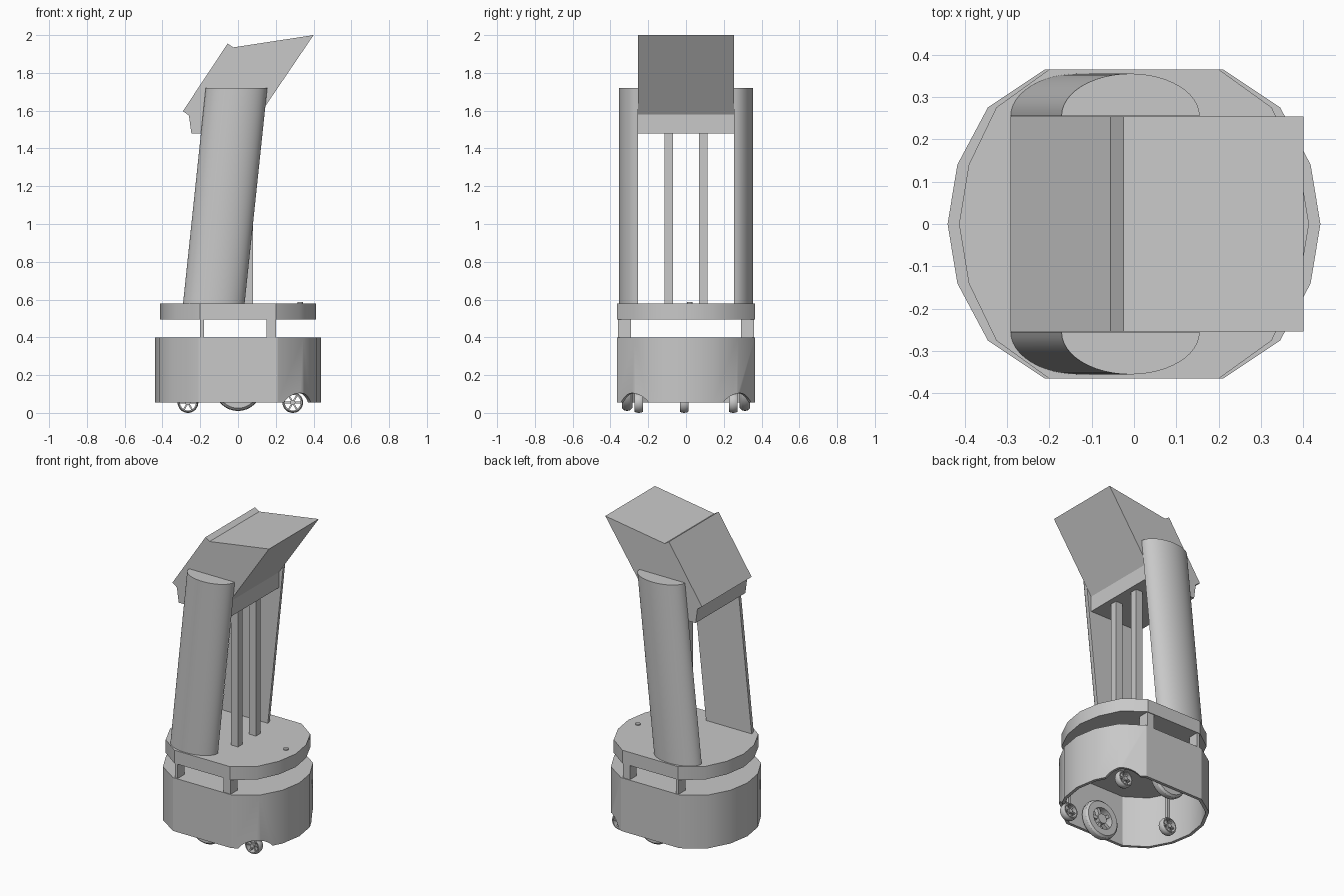
import bpy, bmesh
from math import cos, sin, pi, radians, atan2
from mathutils import Matrix, Vector

cube = bpy.data.objects.get("Cube")
if cube:
    bpy.data.objects.remove(cube, do_unlink=True)

grey = bpy.data.materials.new("plain grey")
grey.use_nodes = True
GREY = (0.58, 0.58, 0.58, 1)
grey.diffuse_color = GREY
grey.node_tree.nodes["Principled BSDF"].inputs["Base Color"].default_value = GREY


def activate(ob):
    bpy.ops.object.select_all(action="DESELECT")
    ob.select_set(True)
    bpy.context.view_layer.objects.active = ob


def finish(name, bm):
    bmesh.ops.recalc_face_normals(bm, faces=bm.faces)
    mesh = bpy.data.meshes.new(name)
    bm.to_mesh(mesh)
    bm.free()
    mesh.materials.append(grey)
    ob = bpy.data.objects.new(name, mesh)
    bpy.context.collection.objects.link(ob)
    activate(ob)
    bpy.ops.object.shade_smooth_by_angle(angle=radians(30))
    return ob


def prism(name, points, move, open_bottom=False):
    """Extrude a closed 3D outline along a vector."""
    bm = bmesh.new()
    face = bm.faces.new([bm.verts.new(p) for p in points])
    new = bmesh.ops.extrude_face_region(bm, geom=[face], use_keep_orig=True)["geom"]
    bmesh.ops.translate(bm, vec=move, verts=[v for v in new if isinstance(v, bmesh.types.BMVert)])
    if open_bottom:
        bmesh.ops.delete(bm, geom=[face], context="FACES_ONLY")
    return finish(name, bm)


def box(name, low, high):
    (x0, y0, z0), (x1, y1, z1) = low, high
    outline = [(x0, y0, z0), (x1, y0, z0), (x1, y1, z0), (x0, y1, z0)]
    return prism(name, outline, (0, 0, z1 - z0))


def lathe(bm, profile, centre, steps=32):
    """Spin a closed (radius, y) profile around the y axis."""
    verts = [bm.verts.new((r, y, 0)) for r, y in profile]
    edges = [bm.edges.new((verts[i - 1], verts[i])) for i in range(len(verts))]
    bmesh.ops.spin(bm, geom=verts + edges, cent=(0, 0, 0), axis=(0, 1, 0),
                   angle=2 * pi, steps=steps, use_merge=True)
    bmesh.ops.remove_doubles(bm, verts=bm.verts, dist=1e-5)
    bmesh.ops.translate(bm, vec=centre, verts=bm.verts)


def spoked_wheel(name, centre, radius, width, rim, spokes):
    bm = bmesh.new()
    w = width / 2
    # rounded tyre
    lathe(bm, [(rim, -w), (radius * 0.88, -w), (radius * 0.97, -w * 0.6), (radius, 0),
               (radius * 0.97, w * 0.6), (radius * 0.88, w), (rim, w)], centre)
    # hub and spokes
    turn = Matrix.Translation(centre) @ Matrix.Rotation(pi / 2, 4, "X")
    bmesh.ops.create_cone(bm, cap_ends=True, segments=16, radius1=radius * 0.25,
                          radius2=radius * 0.25, depth=width * 0.9, matrix=turn)
    for i in range(spokes):
        place = (Matrix.Translation(centre) @ Matrix.Rotation(2 * pi * i / spokes, 4, "Y")
                 @ Matrix.Translation((rim / 2, 0, 0)) @ Matrix.Diagonal((rim * 1.05, w, radius * 0.16, 1)))
        bmesh.ops.create_cube(bm, size=1, matrix=place)
    return finish(name, bm)


def rounded_outline(end_x, side_x, shoulder_x, mid_x, z):
    """Flat front and back with faceted rounded ends."""
    quarter = [(end_x, 0), (mid_x, 0.14), (shoulder_x, 0.275), (side_x, 0.365)]
    half = quarter + [(-x, y) for x, y in reversed(quarter)]
    return [(x, y, z) for x, y in half + [(x, -y) for x, y in reversed(half[1:-1])]]


# hollow base shell
base = prism("base_shell", rounded_outline(0.44, 0.21, 0.345, 0.417, 0.055), (0, 0, 0.345), True)
shell = base.modifiers.new("wall", "SOLIDIFY")
shell.thickness = 0.02
shell.offset = -1
bpy.ops.object.modifier_apply(modifier="wall")

# arched notches over the two front casters
for side in (-1, 1):
    bm = bmesh.new()
    aim = Vector((0.29, 0.25 * side, 0)).normalized()
    place = (Matrix.Translation(aim * 0.43 + Vector((0, 0, -0.025)))
             @ Matrix.Rotation(atan2(aim.y, aim.x), 4, "Z") @ Matrix.Rotation(pi / 2, 4, "Y"))
    bmesh.ops.create_cone(bm, cap_ends=True, segments=32, radius1=0.13, radius2=0.13,
                          depth=0.22, matrix=place)
    cutter = finish("notch_cutter", bm)
    cutter.hide_render = True
    cut = base.modifiers.new("notch", "BOOLEAN")
    cut.operation = "DIFFERENCE"
    cut.solver = "EXACT"
    cut.object = cutter
    activate(base)
    bpy.ops.object.modifier_apply(modifier="notch")
    bpy.data.objects.remove(cutter, do_unlink=True)
activate(base)
bpy.ops.object.shade_smooth_by_angle(angle=radians(30))

# upper deck and its knob
prism("deck", rounded_outline(0.413, 0.2, 0.325, 0.39, 0.495), (0, 0, 0.085))
bm = bmesh.new()
bmesh.ops.create_cone(bm, cap_ends=True, segments=16, radius1=0.015, radius2=0.015, depth=0.016,
                      matrix=Matrix.Translation((0.33, 0.02, 0.58)))
finish("deck_knob", bm)

# mirrored parts
for side, label in ((-1, "right"), (1, "left")):
    # short posts between base and deck
    for x0, x1, end in ((-0.2, -0.18, "rear"), (0.15, 0.2, "front")):
        box(f"{label}_{end}_post", (x0, min(0.29 * side, 0.36 * side), 0.39),
            (x1, max(0.29 * side, 0.36 * side), 0.5))
    # leaning half-round pillars
    arc = [(-0.128 + 0.163 * cos(pi * i / 24), side * (0.255 + 0.1 * sin(pi * i / 24)), 0.58)
           for i in range(25)]
    prism(f"{label}_pillar", arc, (0.12, 0, 1.14))
    # thin upright rods
    y = 0.092 * side
    box(f"{label}_rod", (0.032, y - 0.023, 0.57), (0.08, y + 0.023, 1.5))
    # drive wheels and front casters
    spoked_wheel(f"{label}_drive_wheel", (0, 0.312 * side, 0.135), 0.125, 0.055, 0.07, 5)
    spoked_wheel(f"{label}_caster_wheel", (0.29, 0.25 * side, 0.055), 0.055, 0.045, 0.042, 6)
    box(f"{label}_caster_stem", (0.28, 0.25 * side - 0.01, 0.095), (0.3, 0.25 * side + 0.01, 0.39))

spoked_wheel("rear_caster_wheel", (-0.265, -0.01, 0.055), 0.055, 0.045, 0.042, 6)
box("rear_caster_stem", (-0.275, -0.02, 0.095), (-0.255, 0, 0.39))

# slanted head with a ridge along the top
head = [(0.4, 2.0), (-0.025, 1.935), (-0.055, 1.955), (-0.292, 1.597),
        (-0.26, 1.575), (-0.247, 1.48), (0.115, 1.48), (0.115, 1.58)]
prism("head", [(x, -0.254, z) for x, z in head], (0, 0.508, 0))
